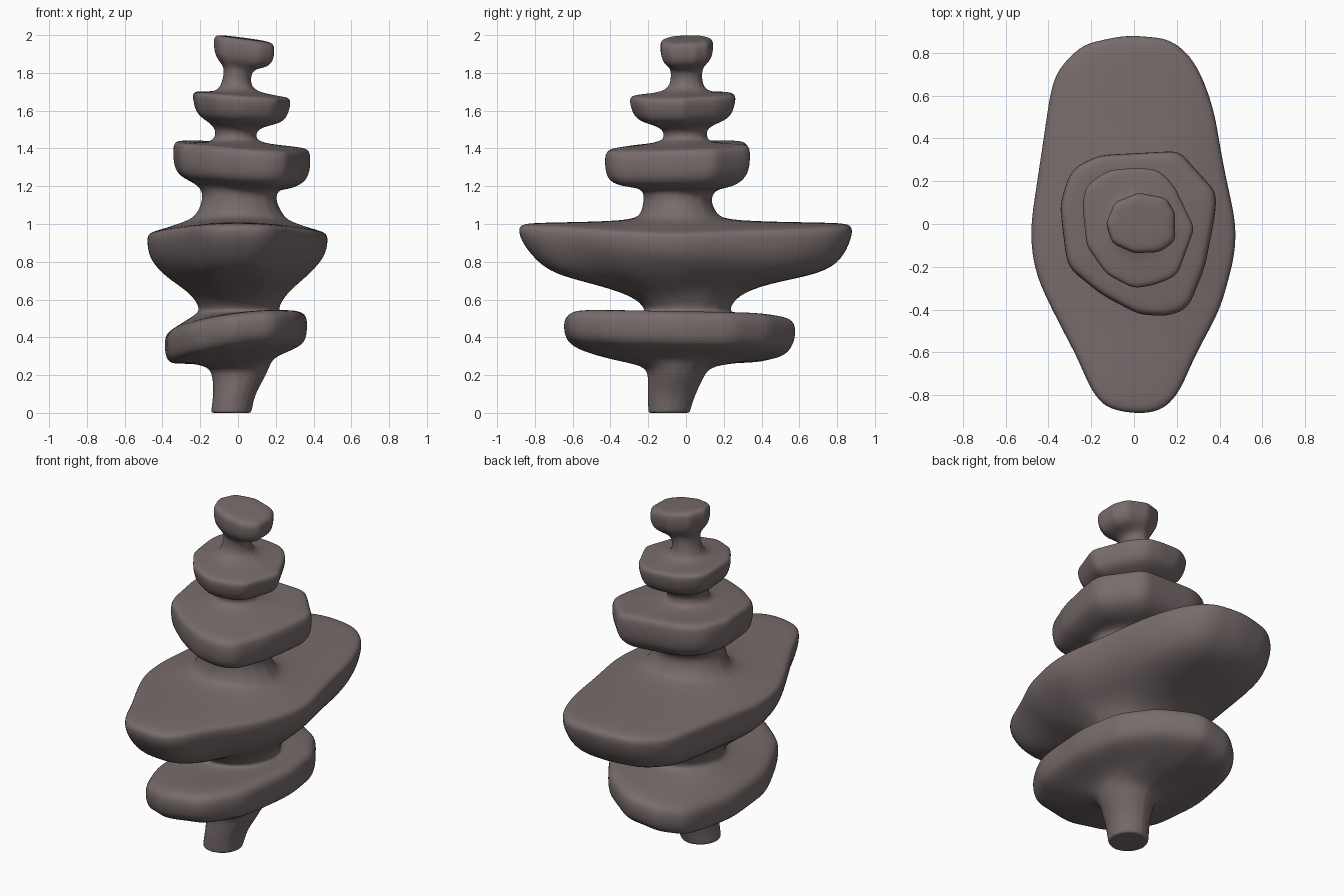
import bpy, bmesh, math

if "Cube" in bpy.data.objects:
    bpy.data.objects.remove(bpy.data.objects["Cube"])

N = 40  # points around every ring

# Stone outlines seen from above, counted clockwise from the back
OUT = {
    "low": [(0, .58), (.2, .44), (.33, .25), (.37, 0), (.33, -.4), (.2, -.62), (-.05, -.65),
            (-.25, -.52), (-.37, -.25), (-.39, .1), (-.33, .45), (-.2, .56)],
    "big": [(-.04, .88), (.19, .86), (.3, .73), (.37, .55), (.41, .3), (.475, 0), (.47, -.15),
            (.4, -.4), (.28, -.62), (.2, -.81), (.12, -.88), (-.05, -.88), (-.18, -.83),
            (-.25, -.65), (-.38, -.4), (-.475, -.2), (-.48, 0), (-.42, .4), (-.38, .68), (-.26, .83)],
    "mid": [(.21, .34), (.39, .14), (.37, 0), (.33, -.2), (.25, -.4), (.15, -.43), (.02, -.42),
            (-.15, -.33), (-.31, -.2), (-.345, .08), (-.3, .25), (-.17, .32)],
    "small": [(.02, .26), (.12, .25), (.19, .17), (.28, -.02), (.2, -.24), (.1, -.28), (0, -.3),
              (-.13, -.23), (-.22, -.1), (-.24, .1), (-.22, .18), (-.12, .25)],
    "cap": [(.02, .145), (.15, .12), (.19, .05), (.19, -.08), (.12, -.13), (0, -.135),
            (-.1, -.09), (-.13, 0), (-.09, .1)],
    "round": [(math.sin(i * math.pi / 8), math.cos(i * math.pi / 8)) for i in range(16)],
}


def box(pts):
    xs, ys = zip(*pts)
    return min(xs), max(xs), min(ys), max(ys)


def resample(pts):
    """Outline fitted to the unit square, sampled at N even angles."""
    x0, x1, y0, y1 = box(pts)
    p = [((x - (x0 + x1) / 2) * 2 / (x1 - x0), (y - (y0 + y1) / 2) * 2 / (y1 - y0)) for x, y in pts]
    res = []
    for i in range(N):
        a = 2 * math.pi * i / N
        dx, dy = math.cos(a), math.sin(a)
        best = 0
        for (ax, ay), (bx, by) in zip(p, p[1:] + p[:1]):
            ex, ey = bx - ax, by - ay
            den = dx * ey - dy * ex
            if abs(den) < 1e-9:
                continue
            t = (ax * ey - ay * ex) / den
            s = (ax * dy - ay * dx) / den
            if t > 0 and -1e-6 <= s <= 1 + 1e-6:
                best = max(best, t)
        res.append((best * dx, best * dy))
    return res


UNIT = {k: resample(v) for k, v in OUT.items()}
bm = bmesh.new()
prev = None


def ring(shape, z, x0, x1, y0, y1, tx=0, ty=0, dome=0):
    """Add one ring and bridge it to the ring below; tx, ty tilt it, dome drops its sides."""
    global prev
    cur = []
    for u, v in UNIT[shape]:
        x, y = (x0 + x1) / 2 + u * (x1 - x0) / 2, (y0 + y1) / 2 + v * (y1 - y0) / 2
        cur.append(bm.verts.new((x, y, z + tx * x + ty * y - dome * x * x)))
    if prev:
        for i in range(N):
            j = (i + 1) % N
            bm.faces.new((prev[i], prev[j], cur[j], cur[i]))
    else:
        bm.faces.new(cur[::-1])
    prev = cur


def slab(shape, levels, tx=0, ty=0, dome=0):
    """Rings sharing one outline, each (z, scale)."""
    b = box(OUT[shape])
    for z, s in levels:
        ring(shape, z, *[c * s for c in b], tx, ty, dome)


# foot
ring("round", 0, -.12, .05, -.18, 0)
ring("round", 0, -.142, .07, -.2, .02)
ring("round", .02, -.142, .075, -.2, .025)
ring("round", .1, -.13, .09, -.205, .05)
ring("round", .2, -.135, .15, -.2, .1)
ring("round", .25, -.16, .17, -.22, .13, .03)
# lower stone
ring("low", .285, -.26, .2, -.4, .38, .08)
slab("low", [(.335, .93), (.39, 1), (.475, 1.01), (.51, .97), (.525, .86)], .13, -.02, .25)
# neck under the wide stone
ring("round", .525, -.23, .24, -.24, .25, .03)
ring("round", .545, -.2, .21, -.21, .23)
ring("round", .62, -.24, .25, -.28, .27)
# wide stone
ring("big", .685, -.33, .32, -.5, .43)
ring("big", .735, -.4, .38, -.7, .72)
ring("big", .81, -.465, .45, -.8, .83)
slab("big", [(.92, 1), (.985, 1.01), (1.003, .97), (1.008, .85)], dome=.22)
# neck above it
ring("round", 1.015, -.27, .27, -.29, .22)
ring("round", 1.05, -.22, .24, -.24, .165)
ring("round", 1.12, -.19, .2, -.225, .13)
ring("round", 1.18, -.19, .21, -.225, .15)
# middle stone
ring("mid", 1.205, -.25, .28, -.3, .25, -.08)
slab("mid", [(1.235, .92), (1.29, 1), (1.385, 1.01), (1.415, .97), (1.422, .85)], -.06, .04)
# neck
ring("round", 1.43, -.15, .12, -.14, .13)
ring("round", 1.46, -.12, .09, -.115, .11)
ring("round", 1.51, -.12, .11, -.125, .11)
# small stone
slab("small", [(1.54, .75), (1.57, .92), (1.62, .99), (1.665, 1.02), (1.685, .98), (1.69, .83)], -.06, .02)
# neck
ring("round", 1.7, -.11, .09, -.11, .11)
ring("round", 1.75, -.085, .065, -.08, .085)
ring("round", 1.82, -.07, .075, -.08, .085)
# cap stone
slab("cap", [(1.845, .75), (1.88, .98), (1.955, 1.03), (1.982, .96), (1.988, .7), (1.988, .3)], -.13, .03)
bm.faces.new(prev)

me = bpy.data.meshes.new("stacked_stones")
bm.to_mesh(me)
bm.free()
me.shade_smooth()
obj = bpy.data.objects.new("stacked_stones", me)
bpy.context.collection.objects.link(obj)
sub = obj.modifiers.new("soften", "SUBSURF")
sub.levels = sub.render_levels = 2

mat = bpy.data.materials.new("warm_grey_stone")
mat.diffuse_color = (.19, .15, .15, 1)
mat.use_nodes = True
mat.node_tree.nodes["Principled BSDF"].inputs["Base Color"].default_value = mat.diffuse_color
me.materials.append(mat)
